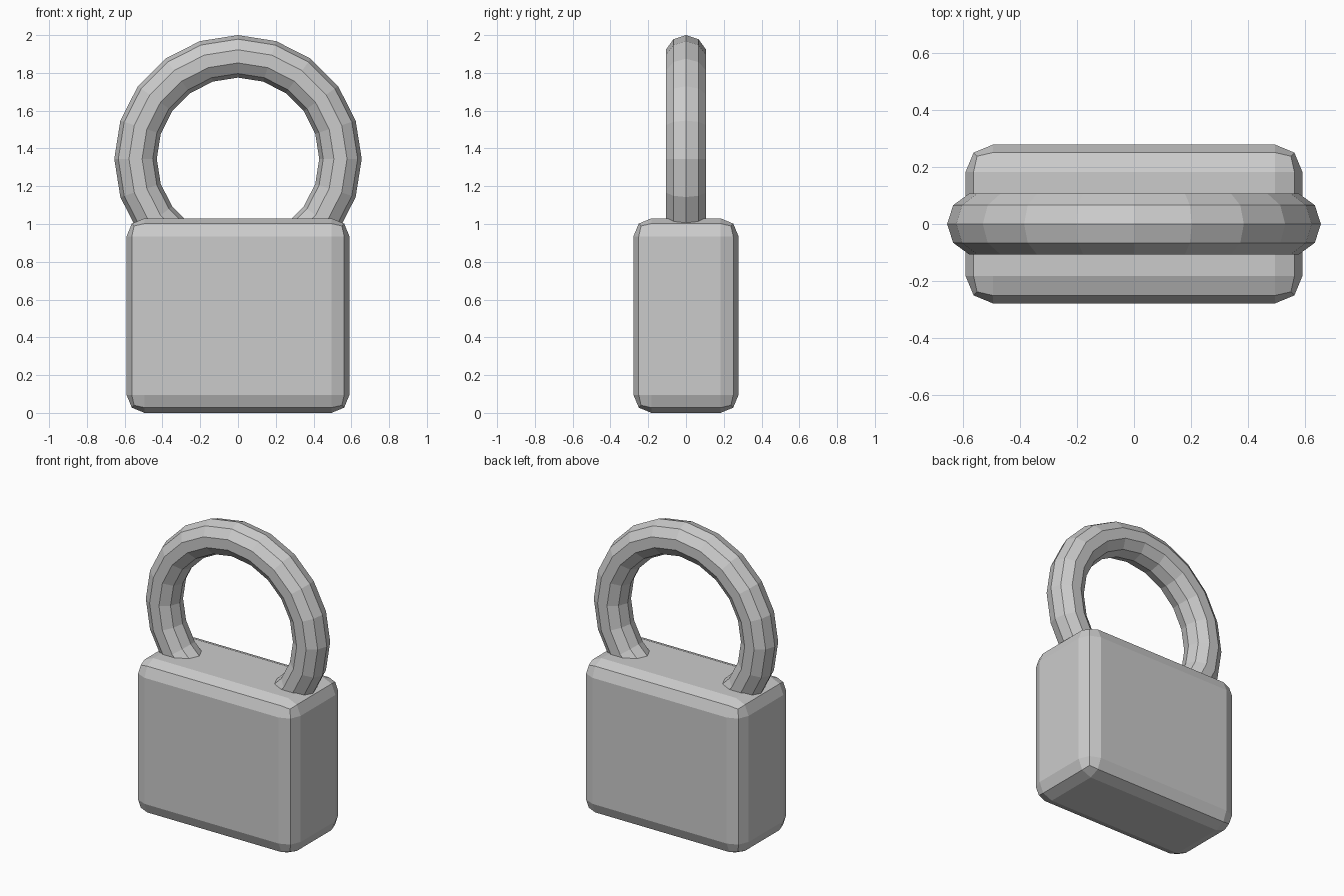
import bpy
from math import radians

cube = bpy.data.objects.get("Cube")
if cube:
    bpy.data.objects.remove(cube, do_unlink=True)

# One plain metal grey
grey = bpy.data.materials.new("light grey metal")
grey.use_nodes = True
colour = (0.6, 0.6, 0.6, 1)
grey.diffuse_color = colour
grey.node_tree.nodes["Principled BSDF"].inputs["Base Color"].default_value = colour


def finish(name):
    """Name the active object and give it the flat grey."""
    obj = bpy.context.object
    obj.name = name
    obj.data.materials.append(grey)
    return obj


# Body: a box with rounded edges, standing on the ground
HEIGHT = 1.03
bpy.ops.mesh.primitive_cube_add(size=1, location=(0, 0, HEIGHT / 2))
body = finish("lock_body")
body.scale = (1.18, 0.556, HEIGHT)
bpy.ops.object.transform_apply(location=False, rotation=False, scale=True)
bevel = body.modifiers.new("rounded edges", "BEVEL")
bevel.width = 0.095
bevel.segments = 2

# Shackle: an upright ring whose lower part sinks into the body
bpy.ops.mesh.primitive_torus_add(
    major_radius=0.5425, minor_radius=0.1125,
    major_segments=20, minor_segments=10,
    location=(0, 0, 1.345), rotation=(radians(90), 0, 0))
finish("shackle")
